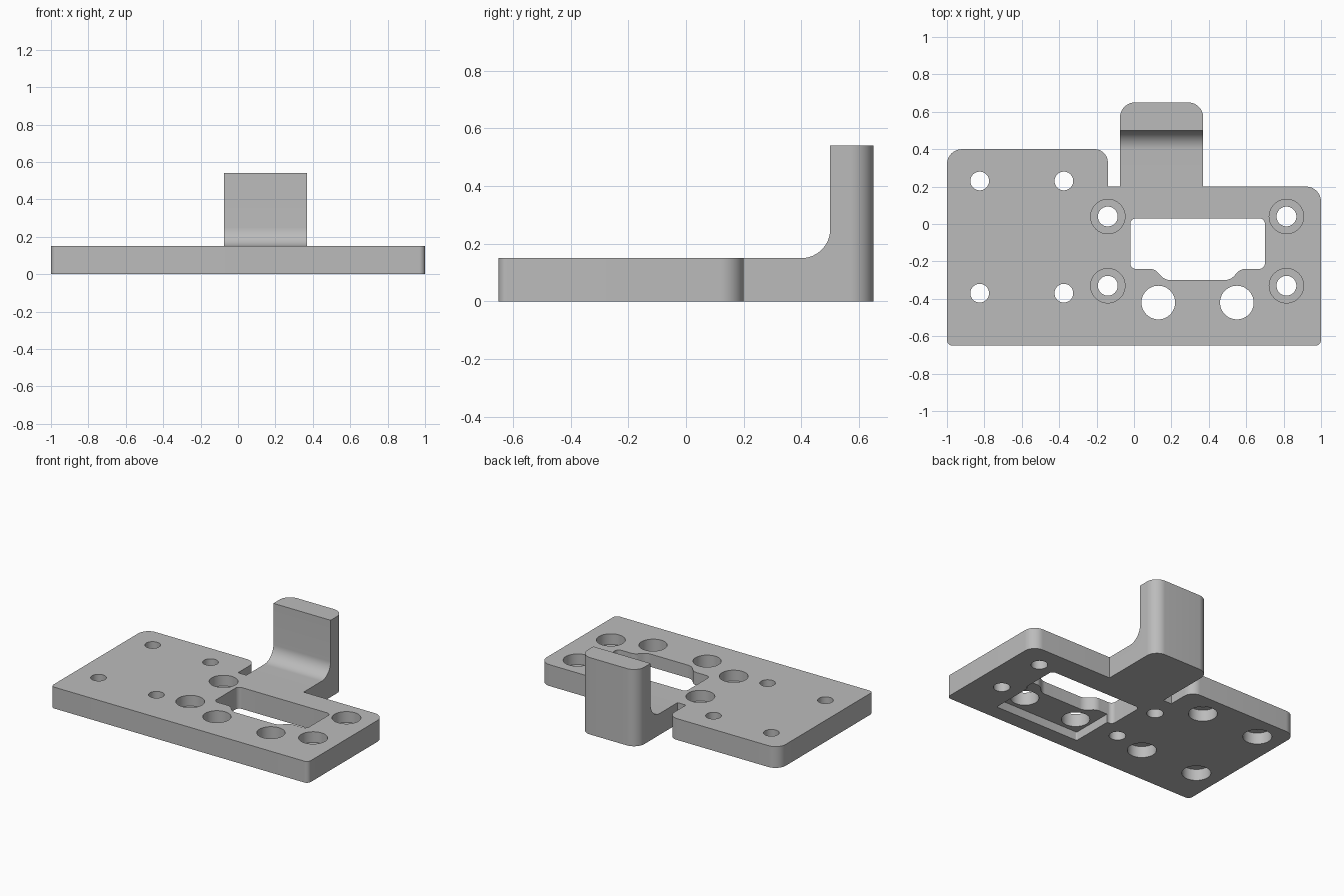
import bpy, bmesh, math
from mathutils import Vector

cube = bpy.data.objects.get("Cube")
if cube:
    bpy.data.objects.remove(cube, do_unlink=True)

grey = bpy.data.materials.new("plain grey")
grey.use_nodes = True
COLOUR = (0.5, 0.5, 0.5, 1)
grey.diffuse_color = COLOUR
grey.node_tree.nodes["Principled BSDF"].inputs["Base Color"].default_value = COLOUR


def rounded(corners, steps=10):
    """Turn (x, y, radius) corners into a smooth-cornered outline."""
    out = []
    for i, (x, y, r) in enumerate(corners):
        p = Vector((x, y))
        if r == 0:
            out.append(p)
            continue
        a = (Vector(corners[i - 1][:2]) - p).normalized()
        b = (Vector(corners[(i + 1) % len(corners)][:2]) - p).normalized()
        half = a.angle(b) / 2
        centre = p + (a + b).normalized() * r / math.sin(half)
        start = p + a * r / math.tan(half) - centre
        end = p + b * r / math.tan(half) - centre
        for k in range(steps + 1):
            out.append(centre + start.lerp(end, k / steps).normalized() * r)
    return out


def prism(name, outline, low, high, along_x=False):
    """Extrude an outline along z, or a (y, z) profile along x."""
    bm = bmesh.new()

    def ring(level):
        return [bm.verts.new((level, p.x, p.y) if along_x else (p.x, p.y, level)) for p in outline]

    first, last = ring(low), ring(high)
    bm.faces.new(first[::-1])
    bm.faces.new(last)
    for i in range(len(outline)):
        bm.faces.new((first[i - 1], first[i], last[i], last[i - 1]))
    bmesh.ops.recalc_face_normals(bm, faces=bm.faces[:])
    mesh = bpy.data.meshes.new(name)
    bm.to_mesh(mesh)
    bm.free()
    mesh.materials.append(grey)
    obj = bpy.data.objects.new(name, mesh)
    bpy.context.collection.objects.link(obj)
    return obj


def combine(target, tool, operation="DIFFERENCE"):
    mod = target.modifiers.new("cut", "BOOLEAN")
    mod.operation, mod.solver, mod.object = operation, "EXACT", tool
    bpy.context.view_layer.objects.active = target
    bpy.ops.object.modifier_apply(modifier=mod.name)
    bpy.data.objects.remove(tool, do_unlink=True)


def drill(target, x, y, r, low=-0.1, high=0.3, sides=48):
    ring = [Vector((x + r * math.cos(t), y + r * math.sin(t)))
            for t in (math.tau * k / sides for k in range(sides))]
    combine(target, prism("drill", ring, low, high))


# Plan outline, trimmed by the side profile with its filleted upright
plan = rounded([(-1, -0.65, 0.03), (1, -0.65, 0.03), (1, 0.2, 0.08), (0.37, 0.2, 0),
                (0.37, 0.65, 0.08), (-0.075, 0.65, 0.08), (-0.075, 0.2, 0),
                (-0.14, 0.2, 0), (-0.14, 0.4, 0.07), (-1, 0.4, 0.08)])
side = rounded([(-0.8, 0, 0), (0.8, 0, 0), (0.8, 0.54, 0), (0.5, 0.54, 0),
                (0.5, 0.15, 0.1), (-0.8, 0.15, 0)])
plate = prism("mounting_plate", plan, -0.1, 0.7)
combine(plate, prism("side_profile", side, -1.2, 1.2, True), "INTERSECT")

# Window with a stepped lower edge
half = [(0.36, 0.03, 0.03), (0.36, -0.24, 0.03), (0.23, -0.24, 0.06), (0.175, -0.3, 0.07)]
middle = 0.34
window = [(middle + x, y, r) for x, y, r in half]
window += [(middle - x, y, r) for x, y, r in reversed(half)]
combine(plate, prism("window", rounded(window), -0.1, 0.3))

# Shallow pocket underneath, open to the window
pocket = rounded([(0.02, -0.54, 0.01), (0.68, -0.54, 0.01), (0.68, -0.2, 0), (0.02, -0.2, 0)], 4)
combine(plate, prism("pocket", pocket, -0.1, 0.06))

# Large holes through the pocket
for x in (0.13, 0.55):
    drill(plate, x, -0.42, 0.09)

# Holes counterbored from below
for x in (-0.825, -0.375):
    for y in (0.23, -0.37):
        drill(plate, x, y, 0.05)
        drill(plate, x, y, 0.092, high=0.08)

# Holes counterbored from above
for x in (-0.14, 0.815):
    for y in (0.04, -0.33):
        drill(plate, x, y, 0.053)
        drill(plate, x, y, 0.092, low=0.075)

bpy.ops.object.select_all(action="DESELECT")
plate.select_set(True)
bpy.context.view_layer.objects.active = plate
bpy.ops.object.shade_smooth_by_angle(angle=math.radians(30))
